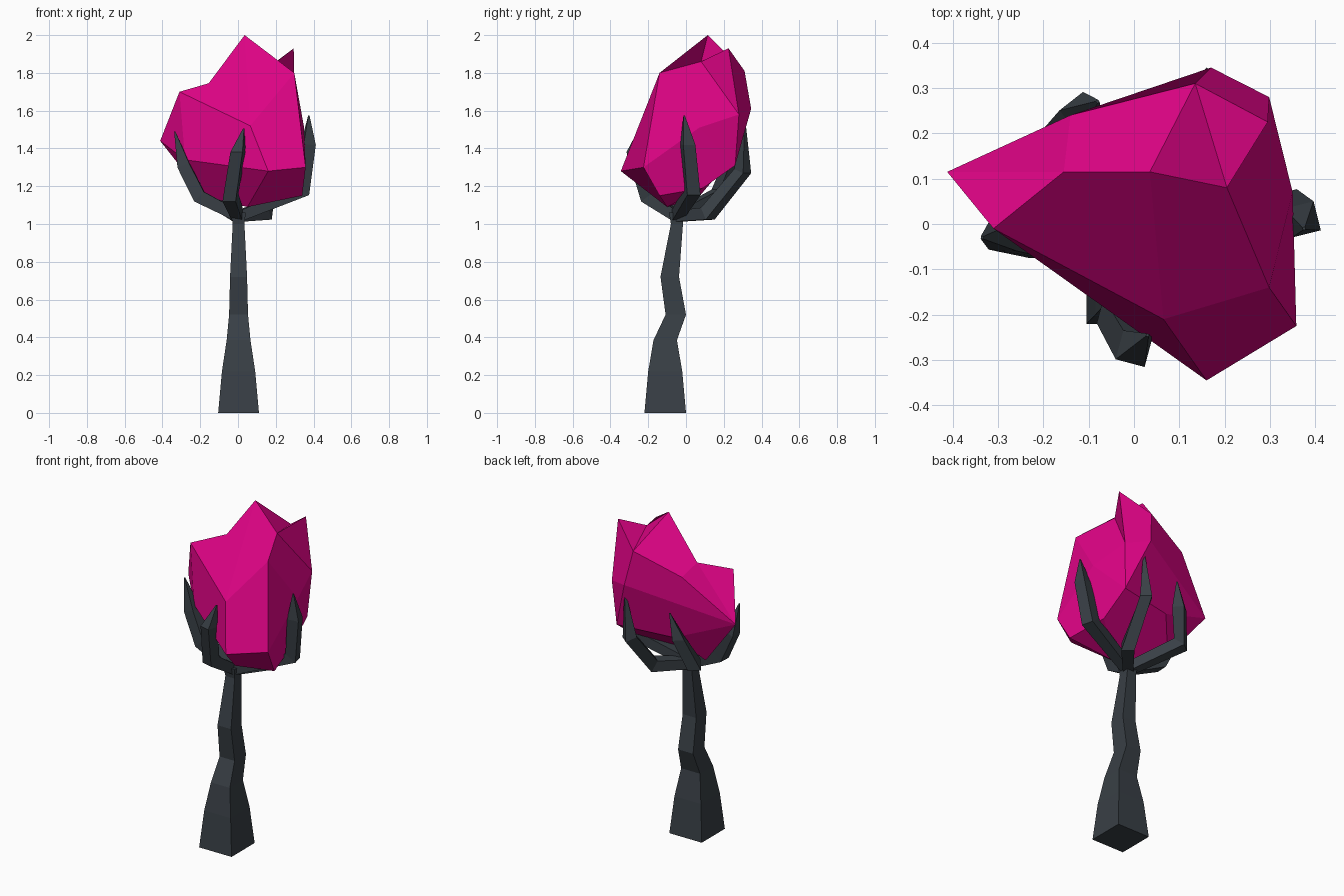
import bpy, bmesh
from mathutils import Vector

if "Cube" in bpy.data.objects:
    bpy.data.objects.remove(bpy.data.objects["Cube"])


def material(name, color):
    m = bpy.data.materials.new(name)
    m.diffuse_color = color
    m.use_nodes = True
    m.node_tree.nodes["Principled BSDF"].inputs["Base Color"].default_value = m.diffuse_color
    return m


DARK = material("dark_wood", (0.040, 0.050, 0.060, 1))
PINK = material("pink_crystal", (0.75, 0.001, 0.24, 1))


def make_object(name, verts, faces, mat):
    mesh = bpy.data.meshes.new(name)
    bm = bmesh.new()
    vs = [bm.verts.new(v) for v in verts]
    for f in faces:
        bm.faces.new([vs[i] for i in f])
    bmesh.ops.recalc_face_normals(bm, faces=bm.faces)
    bm.to_mesh(mesh)
    bm.free()
    mesh.materials.append(mat)
    ob = bpy.data.objects.new(name, mesh)
    bpy.context.collection.objects.link(ob)
    return ob


def loft(name, rings, mat):
    """Skin a stack of four-cornered rings and cap both ends."""
    verts = [v for r in rings for v in r]
    last = len(verts) - 4
    faces = [(0, 1, 2, 3), tuple(range(last, last + 4))]
    for k in range(0, last, 4):
        for i in range(4):
            j = (i + 1) % 4
            faces.append((k + i, k + j, k + 4 + j, k + 4 + i))
    return make_object(name, verts, faces, mat)


# Trunk: square sections (z, half width x, y front, y back)
sections = [(0, .108, -.22, 0), (.22, .088, -.20, -.02), (.385, .063, -.172, -.048),
            (.52, .05, -.108, 0), (.72, .045, -.135, -.037), (1.0, .031, -.08, -.016),
            (1.06, .038, -.09, -.01)]
loft("trunk", [[(.003 - w, a, z), (.003 + w, a, z), (.003 + w, b, z), (.003 - w, b, z)]
               for z, w, a, b in sections], DARK)

# Claws: square bars bent around the crystal, tapering to a point
HUB = (0, -.05, 1.04)


def claw(name, points):
    pts = [Vector(p) for p in [HUB] + points]
    out = pts[1] - pts[0]
    side = Vector((-out.y, out.x, 0)).normalized()
    rings = []
    for i, (p, r) in enumerate(zip(pts, (.028, .036, .033, .003))):
        before = (p - pts[i - 1]).normalized() if i else Vector()
        after = (pts[i + 1] - p).normalized() if i < len(pts) - 1 else Vector()
        n = side.cross(before + after).normalized()
        rings.append([p + side * r * a + n * r * b
                      for a, b in ((-1, -1), (1, -1), (1, 1), (-1, 1))])
    loft(name, rings, DARK)


claw("claw_left", [(-.205, -.04, 1.145), (-.288, -.025, 1.31), (-.335, -.03, 1.49)])
claw("claw_front", [(-.04, -.20, 1.14), (0, -.275, 1.38), (.03, -.245, 1.505)])
claw("claw_right", [(.34, .035, 1.175), (.372, .01, 1.42), (.375, -.01, 1.575)])
claw("claw_back_right", [(.14, .115, 1.055), (.165, .30, 1.28), (.19, .31, 1.55)])
claw("claw_back_left", [(-.18, .18, 1.16), (-.118, .245, 1.33), (-.08, .27, 1.48)])

# Crystal: irregular faceted stone, corners named by letter
corners = dict(
    # peaks and upper rim
    A=(.035, .115, 2.0), B=(.295, .225, 1.93), C=(.205, .08, 1.86), D=(.298, -.14, 1.8),
    E=(-.155, .115, 1.745), F=(-.31, -.01, 1.70), P=(-.14, .24, 1.70), Q=(.135, .31, 1.81),
    # middle
    G=(-.412, .115, 1.44), H=(.065, -.21, 1.52), R=(.17, .345, 1.61), T=(.298, .28, 1.58),
    W=(.35, .07, 1.51),
    # lower rim and base
    I=(.358, -.225, 1.3), J=(.16, -.345, 1.28), K=(-.28, -.02, 1.34), S=(.28, .26, 1.31),
    U=(-.06, .2, 1.30), L=(-.18, .07, 1.145), M=(.05, -.1, 1.09), N=(.34, -.14, 1.15),
    V=(.29, .09, 1.19))
facets = ("EFHA AHDC DHJI FKJH FGK EFG EGP PQRG AEPQ AQC QBC BTRQ BCT CDWT DIW "
          "TWS TSR WINVS IJMN JKLM KGL GLU RGUS LUSVM MVN")
index = {k: i for i, k in enumerate(corners)}
make_object("crystal", list(corners.values()),
            [[index[c] for c in f] for f in facets.split()], PINK)
